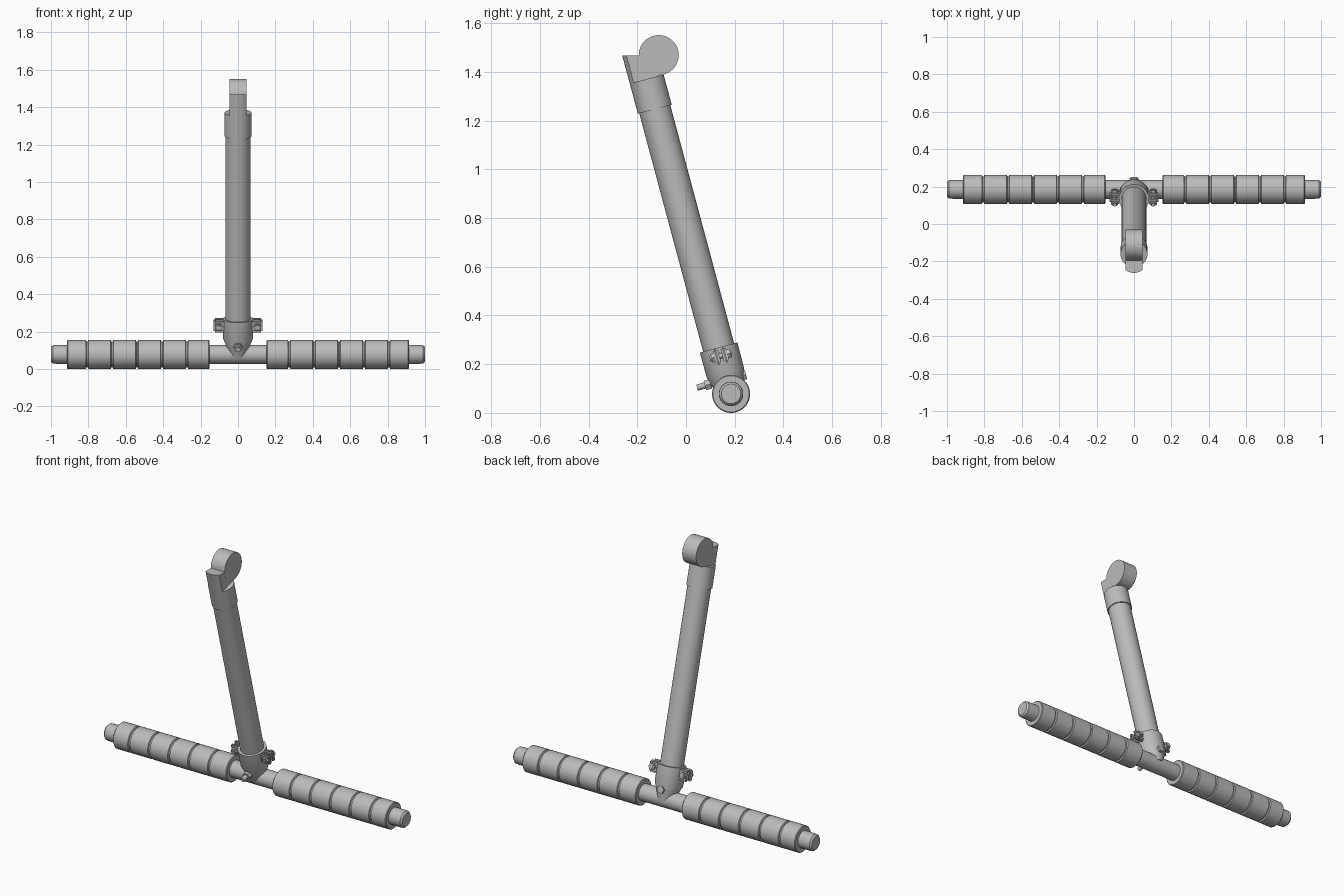
import bpy, bmesh, math
from mathutils import Matrix, Vector

if "Cube" in bpy.data.objects:
    bpy.data.objects.remove(bpy.data.objects["Cube"])

grey = bpy.data.materials.new("plain_grey")
grey.diffuse_color = (0.5, 0.5, 0.5, 1)
grey.use_nodes = True
grey.node_tree.nodes["Principled BSDF"].inputs["Base Color"].default_value = grey.diffuse_color

TILT = math.radians(15)
AXLE = Matrix.Translation((0, 0.185, 0.078))
POST = AXLE @ Matrix.Rotation(TILT, 4, 'X')          # local z runs up the leaning post
ALONG_X = Matrix.Rotation(math.pi / 2, 4, 'Y')       # z -> +x
ALONG_Y = Matrix.Rotation(-math.pi / 2, 4, 'X')      # z -> +y


def finish(bm, name, mat, smooth=True):
    bmesh.ops.recalc_face_normals(bm, faces=bm.faces)
    me = bpy.data.meshes.new(name)
    bm.to_mesh(me)
    bm.free()
    me.transform(mat)
    me.materials.append(grey)
    ob = bpy.data.objects.new(name, me)
    bpy.context.collection.objects.link(ob)
    if smooth:
        bpy.ops.object.select_all(action='DESELECT')
        bpy.context.view_layer.objects.active = ob
        ob.select_set(True)
        bpy.ops.object.shade_smooth_by_angle(angle=math.radians(30))
    return ob


def loft(name, rings, mat, smooth=True):
    """Skin a list of equal-length point rings and cap both ends."""
    bm = bmesh.new()
    vs = [[bm.verts.new(p) for p in r] for r in rings]
    n = len(rings[0])
    for a, b in zip(vs, vs[1:]):
        for i in range(n):
            j = (i + 1) % n
            bm.faces.new((a[i], a[j], b[j], b[i]))
    bm.faces.new(vs[0])
    bm.faces.new(vs[-1])
    return finish(bm, name, mat, smooth)


def ring(rx, ry, z, n=48):
    return [(rx * math.cos(2 * math.pi * i / n), ry * math.sin(2 * math.pi * i / n), z)
            for i in range(n)]


def lathe(name, profile, mat, n=48):
    """profile: (radius, z) pairs."""
    return loft(name, [ring(r, r, z, n) for r, z in profile], mat)


def box(name, size, mat, bevel=0.0):
    bm = bmesh.new()
    bmesh.ops.create_cube(bm, size=1, matrix=Matrix.Diagonal((*size, 1)))
    if bevel:
        bmesh.ops.bevel(bm, geom=bm.edges[:], offset=bevel, segments=2, affect='EDGES')
    return finish(bm, name, mat)


# Axle with rounded-off ends
lathe("axle", [(0.04, -1), (0.049, -0.99), (0.05, -0.97),
               (0.05, 0.97), (0.049, 0.99), (0.04, 1)], AXLE @ ALONG_X)

# Grooved grips on each side
grooves = [0.273 + 0.1335 * k for k in range(5)]
for side, label in ((1, "right"), (-1, "left")):
    prof = [(0.074, 0.153), (0.078, 0.157)]
    for g in grooves:
        prof += [(0.078, g - 0.007), (0.07, g - 0.004), (0.07, g + 0.004), (0.078, g + 0.007)]
    prof += [(0.078, 0.91), (0.074, 0.914)]
    lathe(label + "_grip", [(r, side * x) for r, x in prof], AXLE @ ALONG_X)

# Leaning post
lathe("post", [(0.066, 0.1), (0.066, 1.25)], POST)

# Lower socket, narrowing onto the axle
loft("lower_socket", [ring(0.046, 0.054, -0.01), ring(0.06, 0.065, 0.04),
                      ring(0.08, 0.079, 0.09), ring(0.08, 0.08, 0.197)], POST)

# Clamp ears and their bolts
for side, label in ((1, "right"), (-1, "left")):
    for f, end in ((1, "back"), (-1, "front")):
        box(f"{label}_{end}_ear", (0.07, 0.022, 0.068),
            POST @ Matrix.Translation((side * 0.095, f * 0.017, 0.162)), 0.008)
    bolt = POST @ Matrix.Translation((side * 0.103, 0, 0.162)) @ ALONG_Y
    lathe(label + "_clamp_bolt", [(0.012, -0.047), (0.012, 0.045)], bolt, 16)
    lathe(label + "_clamp_nut", [(0.021, -0.04), (0.021, -0.026)], bolt, 6)
    lathe(label + "_clamp_head", [(0.021, 0.026), (0.021, 0.042)], bolt, 6)

# Cross bolt through the socket
cross = POST @ Matrix.Translation((0, 0, 0.061)) @ ALONG_Y
lathe("cross_bolt", [(0.013, -0.128), (0.013, 0.075)], cross, 16)
lathe("cross_bolt_nut", [(0.023, -0.095), (0.023, -0.07)], cross, 6)
lathe("cross_bolt_head", [(0.023, 0.06), (0.023, 0.08)], cross, 6)

# Upper collar
lathe("upper_collar", [(0.072, 1.21), (0.072, 1.338)], POST)

# Tongue: rounded front, flat sides, level top
HALF, R = 0.046, 0.072
a0 = math.asin(HALF / R)
plan = [(R * math.sin(a0 * t / 6), -R * math.cos(a0 * t / 6)) for t in range(-6, 7)]
plan += [(HALF, 0.055), (-HALF, 0.055)]
top = lambda v: (1.389 - v * math.sin(TILT)) / math.cos(TILT)
loft("tongue", [[(x, v, 1.32) for x, v in plan], [(x, v, top(v)) for x, v in plan]], POST)

# Round knuckle at the top
lathe("knuckle", [(0.082, -HALF - 0.0005), (0.082, HALF + 0.0005)],
      Matrix.Translation((0, -0.112, 1.469)) @ ALONG_X, 64)
